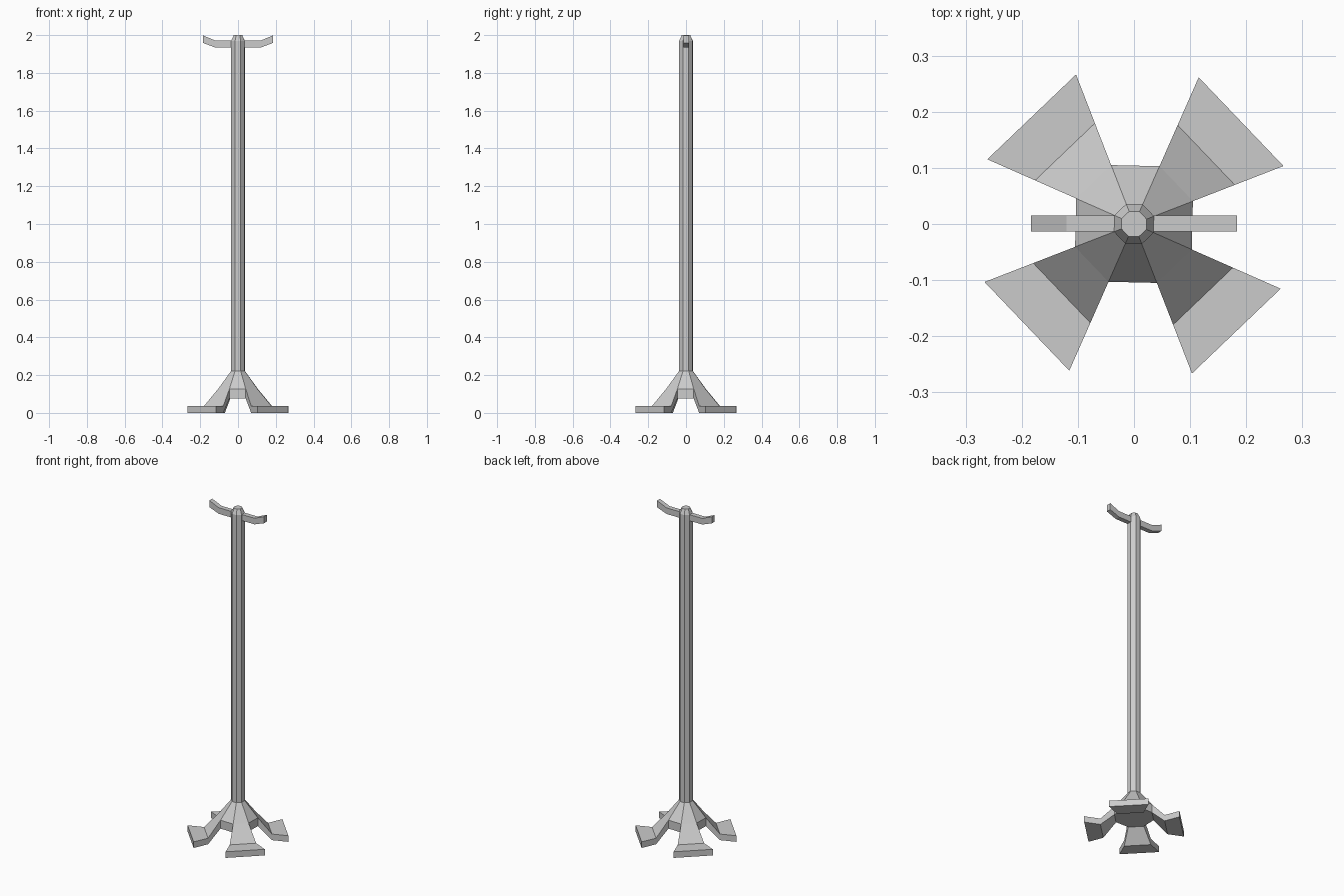
import bpy, bmesh
from math import sin, cos, pi, radians
from mathutils import Matrix

if "Cube" in bpy.data.objects:
    bpy.data.objects.remove(bpy.data.objects["Cube"])

TWIST = radians(-1.3)


def corner(apothem, z, i):
    """Corner i of an octagon whose flat sides face the axes."""
    a = -pi / 8 + i * pi / 4 + TWIST
    r = apothem / cos(pi / 8)
    return (r * cos(a), r * sin(a), z)


def finish(bm, name):
    bmesh.ops.remove_doubles(bm, verts=bm.verts, dist=1e-5)
    bmesh.ops.recalc_face_normals(bm, faces=bm.faces)
    mesh = bpy.data.meshes.new(name)
    bm.to_mesh(mesh)
    bm.free()
    obj = bpy.data.objects.new(name, mesh)
    bpy.context.collection.objects.link(obj)
    return obj


def add_face(bm, points):
    bm.faces.new([bm.verts.new(p) for p in points])


def wedge(bm, i, profile):
    """Strip of faces in octagon sector i following (apothem, z) points."""
    for (a0, z0), (a1, z1) in zip(profile, profile[1:]):
        add_face(bm, [corner(a0, z0, i), corner(a1, z1, i),
                      corner(a1, z1, i + 1), corner(a0, z0, i + 1)])


# Octagonal pole with chamfered tip
bm = bmesh.new()
for i in range(8):
    wedge(bm, i, [(0.0355, 0.223), (0.0355, 1.97), (0.0222, 2.0)])
add_face(bm, [corner(0.0222, 2.0, i) for i in range(8)])
add_face(bm, [corner(0.0355, 0.223, i) for i in range(8)])
finish(bm, "pole")

# Flared base: short skirts on the axes, splayed feet on the diagonals
top = [(0.0355, 0.223), (0.104, 0.127), (0.178, 0.037), (0.264, 0.037)]
bottom = [(0.104, 0.076), (0.178, 0.0), (0.264, 0.0)]
bm = bmesh.new()
for i in range(8):
    if i % 2 == 0:
        wedge(bm, i, [top[0], top[1], bottom[0]])
    else:
        wedge(bm, i, top + bottom[::-1])
        # side walls of each foot
        for k in (i, i + 1):
            for n in range(2):
                add_face(bm, [corner(*p, k) for p in
                              (top[n + 1], top[n + 2], bottom[n + 1], bottom[n])])
add_face(bm, [corner(*bottom[0], i) for i in range(8)])
add_face(bm, [corner(*top[0], i) for i in range(8)])
finish(bm, "base")

# Pair of upturned arms at the top
upper = [(0.02, 1.971), (0.12, 1.971), (0.184, 1.998)]
lower = [(0.02, 1.934), (0.12, 1.934), (0.184, 1.958)]
for side, name in ((1, "right_arm"), (-1, "left_arm")):
    bm = bmesh.new()
    rings = []
    for (x, zt), (_, zb) in zip(upper, lower):
        rings.append([(side * x, -0.013, zb), (side * x, 0.0155, zb),
                      (side * x, 0.0155, zt), (side * x, -0.013, zt)])
    for r0, r1 in zip(rings, rings[1:]):
        for k in range(4):
            j = (k + 1) % 4
            add_face(bm, [r0[k], r0[j], r1[j], r1[k]])
    add_face(bm, rings[0])
    add_face(bm, rings[-1])
    finish(bm, name)
